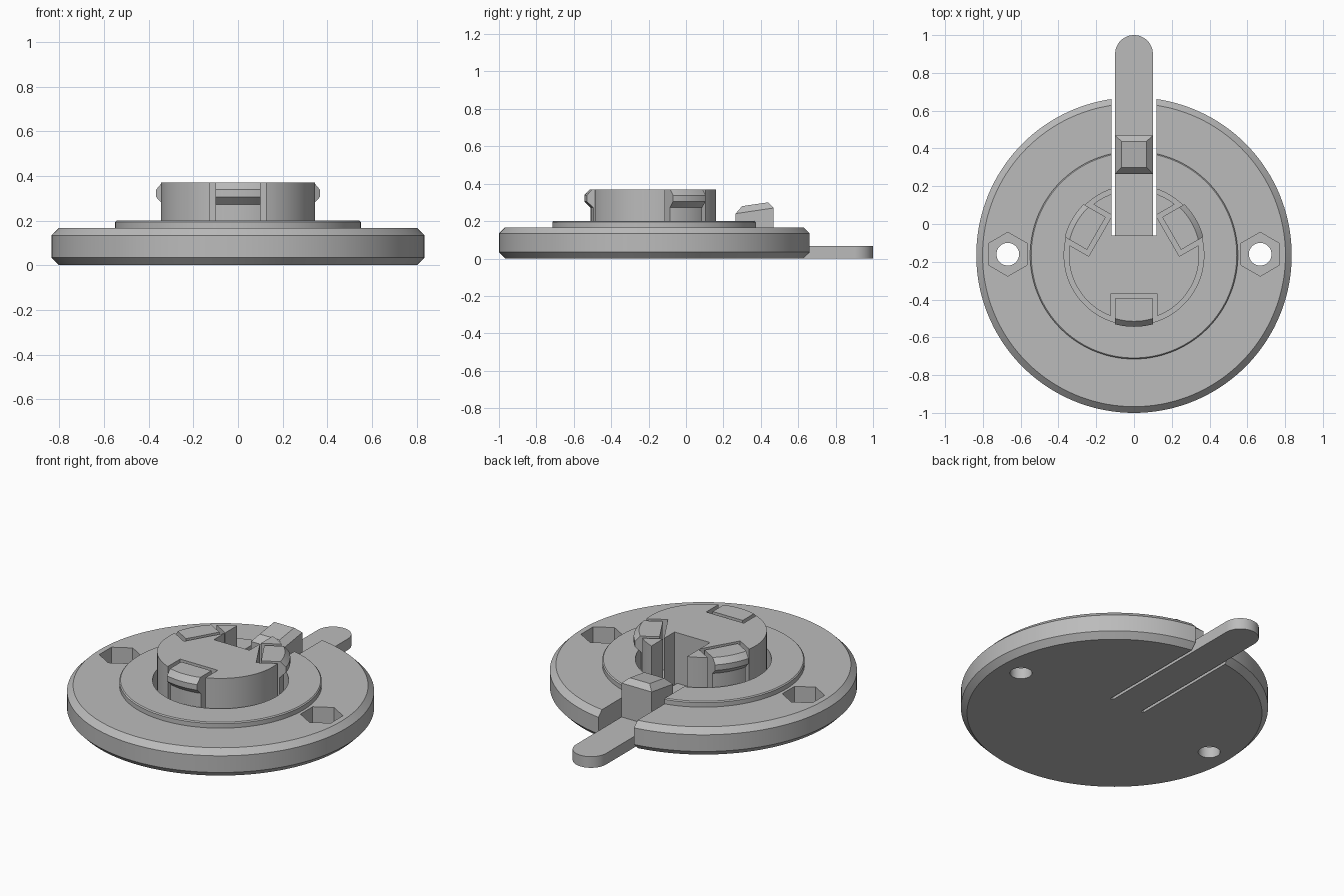
import bpy, bmesh, math
from mathutils import Matrix, Vector

cube = bpy.data.objects.get("Cube")
if cube:
    bpy.data.objects.remove(cube, do_unlink=True)

CY = -0.165          # disc axis
FLOOR = 0.067        # thickness of base skin and lever
HUB_R, HUB_TOP = 0.345, 0.37

grey = bpy.data.materials.new("plain grey")
grey.use_nodes = True
grey.diffuse_color = (0.5, 0.5, 0.5, 1)
grey.node_tree.nodes["Principled BSDF"].inputs["Base Color"].default_value = (0.5, 0.5, 0.5, 1)


def finish(name, bm):
    bmesh.ops.recalc_face_normals(bm, faces=bm.faces)
    mesh = bpy.data.meshes.new(name)
    bm.to_mesh(mesh)
    bm.free()
    mesh.materials.append(grey)
    ob = bpy.data.objects.new(name, mesh)
    bpy.context.collection.objects.link(ob)
    return ob


def lathe(name, profile, steps=144):
    """Revolve an (r, z) outline, which starts and ends on the axis."""
    bm = bmesh.new()
    verts = [bm.verts.new((r, 0, z)) for r, z in profile]
    edges = [bm.edges.new(pair) for pair in zip(verts, verts[1:])]
    bmesh.ops.spin(bm, geom=verts + edges, cent=(0, 0, 0), axis=(0, 0, 1),
                   angle=math.tau, steps=steps, use_duplicate=False)
    bmesh.ops.remove_doubles(bm, verts=bm.verts, dist=1e-5)
    bmesh.ops.translate(bm, verts=bm.verts, vec=(0, CY, 0))
    return finish(name, bm)


def prism(name, outline, z0, z1, matrix=Matrix()):
    bm = bmesh.new()
    face = bm.faces.new([bm.verts.new((x, y, z0)) for x, y in outline])
    top = bmesh.ops.extrude_face_region(bm, geom=[face])["geom"]
    bmesh.ops.translate(bm, vec=(0, 0, z1 - z0),
                        verts=[g for g in top if isinstance(g, bmesh.types.BMVert)])
    bmesh.ops.transform(bm, matrix=matrix, verts=bm.verts)
    return finish(name, bm)


def rect(x0, x1, y0, y1):
    return [(x0, y0), (x1, y0), (x1, y1), (x0, y1)]


def ngon(cx, cy, r, n, start=0.0):
    angles = [start + math.tau * i / n for i in range(n)]
    return [(cx + r * math.cos(a), cy + r * math.sin(a)) for a in angles]


def boolean(ob, cutter, operation="DIFFERENCE"):
    """Apply a boolean and remove the cutter."""
    mod = ob.modifiers.new("cut", "BOOLEAN")
    mod.operation, mod.object, mod.solver = operation, cutter, "EXACT"
    graph = bpy.context.evaluated_depsgraph_get()
    ob.data = bpy.data.meshes.new_from_object(ob.evaluated_get(graph))
    ob.modifiers.clear()
    bpy.data.objects.remove(cutter, do_unlink=True)


def smooth(ob):
    bpy.ops.object.select_all(action="DESELECT")
    ob.select_set(True)
    bpy.context.view_layer.objects.active = ob
    bpy.ops.object.shade_smooth_by_angle(angle=math.radians(25))


def lever_slot():
    return prism("slot_cutter", rect(-0.118, 0.118, -0.06, 1.2), -0.1, 0.6)


# Round base plate with bevelled rim, raised collar and a moat for the hub
plate = lathe("base_plate", [
    (0, 0), (0.802, 0), (0.835, 0.034), (0.835, 0.134), (0.802, 0.167),
    (0.55, 0.167), (0.55, 0.194), (0.544, 0.2), (0.37, 0.2), (0.37, FLOOR), (0, FLOOR)])
boolean(plate, lever_slot())
for side in (-1, 1):
    x = side * 0.668
    # Hexagonal nut pocket and screw hole
    boolean(plate, prism("nut_cutter", ngon(x, CY + 0.005, 0.116, 6, math.pi / 2), FLOOR, 0.3))
    boolean(plate, prism("screw_cutter", ngon(x, CY + 0.005, 0.06, 48), -0.1, 0.3))

# Central hub with a lever slot and three clip pockets
hub = lathe("hub", [(0, 0.05), (HUB_R, 0.05), (HUB_R, HUB_TOP), (0, HUB_TOP)])
boolean(hub, lever_slot())
clips = []
for name, degrees in (("front", 270), ("back_left", 30), ("back_right", 150)):
    place = Matrix.Translation((0, CY, 0)) @ Matrix.Rotation(math.radians(degrees), 4, "Z")
    boolean(hub, prism("pocket_cutter", rect(0.205, 0.6, -0.125, 0.125), FLOOR, 0.6, place))
    # Springy clip with a curved catch
    clip = lathe(name + "_clip", [
        (0, 0.05), (HUB_R, 0.05), (HUB_R, 0.272), (0.379, 0.305),
        (0.379, 0.338), (0.35, HUB_TOP), (0, HUB_TOP)])
    boolean(clip, prism("clip_cutter", rect(0.23, 0.6, -0.1, 0.1), 0, 0.6, place), "INTERSECT")
    clips.append(clip)

# Flexible release lever with a rounded tip
arc = [(0.1 * math.cos(a), 0.9 + 0.1 * math.sin(a))
       for a in (math.pi * i / 32 for i in range(33))]
lever = prism("release_lever", [(-0.1, -0.06), (0.1, -0.06)] + arc, 0, FLOOR)

# Catch block on the lever with a sloping bevelled top
bm = bmesh.new()
rings = []
for half, y0, y1, z0, z1 in ((0.1, 0.265, 0.468, 0.05, 0.05),
                             (0.1, 0.265, 0.468, 0.24, 0.27),
                             (0.066, 0.3, 0.438, 0.28, 0.3)):
    rings.append([bm.verts.new(p) for p in ((-half, y0, z0), (half, y0, z0),
                                            (half, y1, z1), (-half, y1, z1))])
bm.faces.new(rings[0])
bm.faces.new(rings[-1])
for low, high in zip(rings, rings[1:]):
    for i in range(4):
        j = (i + 1) % 4
        bm.faces.new((low[i], low[j], high[j], high[i]))
finish("lever_catch", bm)

for ob in [plate, hub, lever] + clips:
    smooth(ob)
